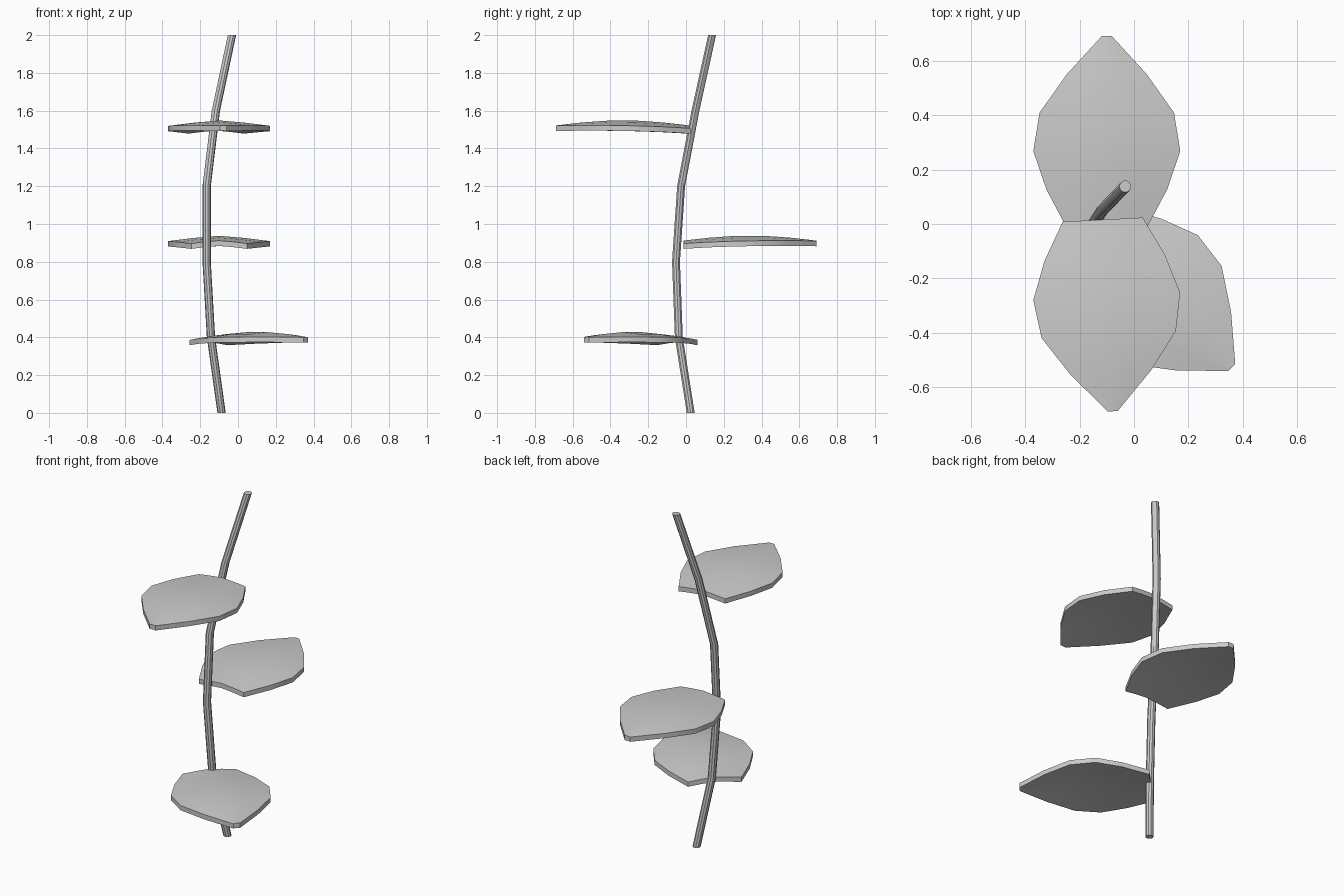
import bpy, bmesh, math
from mathutils import Vector

if "Cube" in bpy.data.objects:
    bpy.data.objects.remove(bpy.data.objects["Cube"])


def make_object(name, bm, angle=35):
    bmesh.ops.recalc_face_normals(bm, faces=bm.faces)
    mesh = bpy.data.meshes.new(name)
    bm.to_mesh(mesh)
    bm.free()
    obj = bpy.data.objects.new(name, mesh)
    bpy.context.collection.objects.link(obj)
    bpy.ops.object.select_all(action='DESELECT')
    obj.select_set(True)
    bpy.context.view_layer.objects.active = obj
    bpy.ops.object.shade_smooth_by_angle(angle=math.radians(angle))
    return obj


# Stem: level rings swept along a gently bending path
def stem(path, radius=0.022, sides=10):
    bm = bmesh.new()
    rings = []
    for x, y, z in path:
        angles = [2 * math.pi * i / sides for i in range(sides)]
        rings.append([bm.verts.new((x + radius * math.cos(a), y + radius * math.sin(a), z))
                      for a in angles])
    for low, high in zip(rings, rings[1:]):
        for i in range(sides):
            j = (i + 1) % sides
            bm.faces.new((low[i], low[j], high[j], high[i]))
    bm.faces.new(rings[0][::-1])
    bm.faces.new(rings[-1])
    return make_object("stem", bm)


# Leaf: arched blade with a raised midrib, closed by a second skin below
HALF_WIDTHS = (0.147, 0.222, 0.27, 0.247, 0.147, 0.018)
COLUMNS = (-1, -0.5, 0, 0.5, 1)
LENGTH, THICKNESS = 0.705, 0.028


def leaf(name, base, heading):
    a = math.radians(heading)
    along = Vector((math.cos(a), math.sin(a), 0))
    across = Vector((-math.sin(a), math.cos(a), 0))
    bm = bmesh.new()
    top, bottom = [], []
    for i, half in enumerate(HALF_WIDTHS):
        t = i / (len(HALF_WIDTHS) - 1)
        top_row, bottom_row = [], []
        for u in COLUMNS:
            p = Vector(base) + along * (t * LENGTH) + across * (u * half)
            p.z += 0.027 * math.sin(math.pi * t) - 0.105 * half * abs(u) ** 1.3
            top_row.append(bm.verts.new(p))
            bottom_row.append(bm.verts.new(p - Vector((0, 0, THICKNESS))))
        top.append(top_row)
        bottom.append(bottom_row)
    for i in range(len(top) - 1):
        for j in range(len(COLUMNS) - 1):
            for g in (top, bottom):
                bm.faces.new((g[i][j], g[i + 1][j], g[i + 1][j + 1], g[i][j + 1]))
        for j in (0, -1):
            bm.faces.new((top[i][j], top[i + 1][j], bottom[i + 1][j], bottom[i][j]))
    for i in (0, -1):
        for j in range(len(COLUMNS) - 1):
            bm.faces.new((top[i][j], top[i][j + 1], bottom[i][j + 1], bottom[i][j]))
    return make_object(name, bm)


stem([(-0.087, 0.025, 0), (-0.143, -0.038, 0.4), (-0.166, -0.053, 0.8),
      (-0.166, -0.026, 1.2), (-0.117, 0.05, 1.6), (-0.032, 0.138, 2)])
leaf("lower_leaf", (-0.156, -0.046, 0.402), -43)
leaf("middle_leaf", (-0.1, -0.014, 0.912), 90)
leaf("upper_leaf", (-0.115, 0.016, 1.522), -87)
